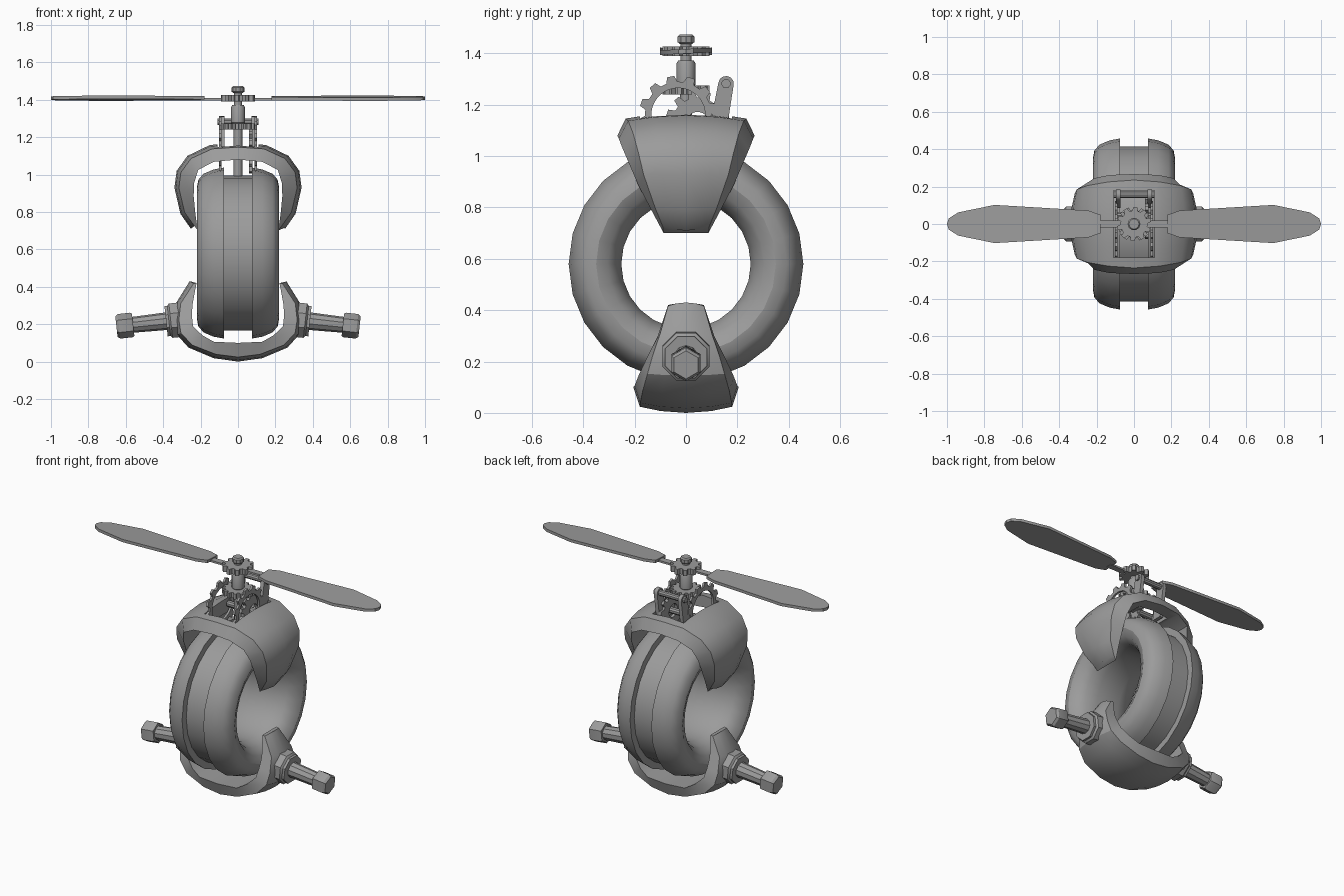
import bpy, bmesh, math
from mathutils import Vector, Matrix

if "Cube" in bpy.data.objects:
    bpy.data.objects.remove(bpy.data.objects["Cube"])

metal = bpy.data.materials.new("grey_metal")
metal.diffuse_color = (0.33, 0.33, 0.33, 1)
metal.use_nodes = True
metal.node_tree.nodes["Principled BSDF"].inputs["Base Color"].default_value = metal.diffuse_color


def finish(name, verts, faces, angle=32):
    """Make a mesh object with clean normals and angle-based smoothing."""
    me = bpy.data.meshes.new(name)
    me.from_pydata([tuple(v) for v in verts], [], faces)
    bm = bmesh.new()
    bm.from_mesh(me)
    bmesh.ops.recalc_face_normals(bm, faces=bm.faces)
    bm.to_mesh(me)
    bm.free()
    ob = bpy.data.objects.new(name, me)
    bpy.context.collection.objects.link(ob)
    me.materials.append(metal)
    smooth(ob, angle)
    return ob


def smooth(ob, angle=32):
    bpy.ops.object.select_all(action='DESELECT')
    ob.select_set(True)
    bpy.context.view_layer.objects.active = ob
    bpy.ops.object.shade_smooth_by_angle(angle=math.radians(angle))


def loft(name, rings, closed=False, angle=32):
    """Skin a list of equal-length closed cross-sections."""
    n, m = len(rings[0]), len(rings)
    verts = [p for r in rings for p in r]
    faces = []
    for i in range(m if closed else m - 1):
        a, b = i * n, (i + 1) % m * n
        faces += [(a + j, a + (j + 1) % n, b + (j + 1) % n, b + j) for j in range(n)]
    if not closed:
        faces += [tuple(range(n)), tuple(range((m - 1) * n, m * n))]
    return finish(name, verts, faces, angle)


def rod(name, start, end, steps, sides=12, spin=0.0):
    """Turned part along a line; steps are (distance, radius)."""
    start, end = Vector(start), Vector(end)
    d = (end - start).normalized()
    u = d.cross(Vector((0, 1, 0))).normalized()
    v = d.cross(u)
    rings = []
    for dist, r in steps:
        rings.append([start + d * dist + (u * math.cos(a) + v * math.sin(a)) * r
                      for a in (spin + math.tau * k / sides for k in range(sides))])
    return loft(name, rings)


def gear(name, centre, axis, teeth, root, tip, hole, thick):
    """Toothed wheel with a centre hole."""
    rot = Matrix.Rotation(math.pi / 2, 3, 'Y') if axis == 'X' else Matrix.Identity(3)
    c = Vector(centre)
    n = teeth * 4
    rings = []
    for outer, z in ((1, -.5), (1, .5), (0, .5), (0, -.5)):
        ring = []
        for k in range(n):
            a = math.tau * (k + (0.2, -0.2, 0.2, -0.2)[k % 4]) / n
            r = (tip if k % 4 in (1, 2) else root) if outer else hole
            ring.append(c + rot @ Vector((r * math.cos(a), r * math.sin(a), z * thick)))
        rings.append(ring)
    return loft(name, rings, closed=True)


def prism(name, outline, place, angle=32):
    """Extrude an outline; place(u, v, side) returns a 3D point."""
    return loft(name, [[place(u, v, s) for u, v in outline] for s in (-1, 1)], angle=angle)


# Main wheel: rounded ring with a shallow channel round its rim
half = [(.075, .415), (.075, .457), (.13, .447), (.185, .424), (.212, .392),
        (.22, .35), (.202, .305), (.155, .27), (.08, .252)]
section = half + [(-x, r) for x, r in reversed(half)]
SEG = 24
loft("wheel", [[(x, r * math.cos(t), .58 + r * math.sin(t)) for x, r in section]
               for t in (math.tau * k / SEG for k in range(SEG))], closed=True)


# Clamps: crowned shells, each station is outer x, z, half depth, inner x, z, half depth
def clamp(name, stations, centre_z):
    full = [(-a, b, c, -d, e, f) for a, b, c, d, e, f in reversed(stations[1:])] + stations
    rings = []
    for ox, oz, oy, ix, iz, iy in full:
        d = Vector((ox, 0, oz - centre_z)).normalized()
        ring = []
        for t in (-1, -.55, 0, .55, 1):
            p = Vector((ox, 0, oz)) - d * (.024 * t * t)
            ring.append((p.x, oy * t, p.z))
        rings.append(ring + [(ix, iy, iz), (ix, -iy, iz)])
    return loft(name, rings)


upper = clamp("upper_clamp", [
    (0, 1.17, .235, 0, 1.08, .267), (.15, 1.158, .225, .13, 1.068, .262),
    (.27, 1.10, .205, .212, 1.025, .245), (.328, 1.02, .185, .235, .955, .215),
    (.34, .93, .165, .237, .885, .185), (.308, .79, .12, .228, .79, .135),
    (.252, .71, .09, .215, .70, .087)], .9)
clamp("lower_clamp", [
    (0, .0, .18, 0, .10, .205), (.13, .018, .178, .13, .106, .20),
    (.265, .075, .168, .19, .14, .187), (.328, .145, .15, .24, .188, .165),
    (.34, .22, .13, .246, .24, .14), (.33, .315, .10, .244, .30, .11),
    (.258, .43, .07, .222, .42, .07)], .25)

# Opening in the upper clamp for the gearing
bpy.ops.mesh.primitive_cube_add(size=1, location=(0, 0, 1.15))
cutter = bpy.context.object
cutter.scale = (.22, .36, .4)
cut = upper.modifiers.new("opening", 'BOOLEAN')
cut.operation, cut.object, cut.solver = 'DIFFERENCE', cutter, 'EXACT'
bpy.context.view_layer.objects.active = upper
bpy.ops.object.modifier_apply(modifier="opening")
bpy.data.objects.remove(cutter)
smooth(upper)

# Side pegs: octagonal flange, shaft and hexagonal cap, tipped slightly down
for side, label in ((-1, "left"), (1, "right")):
    a, b = (side * .30, 0, .225), (side * .65, 0, .187)
    rod(label + "_peg_flange", a, b, [(0, .1), (.06, .1), (.07, .088), (.085, .088)], 8, math.pi / 8)
    rod(label + "_peg_shaft", a, b, [(.05, .048), (.28, .042)], 10)
    rod(label + "_peg_cap", a, b, [(.262, .06), (.272, .066), (.338, .066), (.352, .055)], 6)

# Propeller blades with opposite pitch, and thin root bars
edge = [(.18, .05), (.245, .072), (.745, .102), (.94, .062), (.99, .03)]
outline = edge + [(1.0, 0)] + [(x, -y) for x, y in reversed(edge)]
for side, label in ((-1, "left"), (1, "right")):
    prism(label + "_blade", outline,
          lambda u, v, s: (side * u, v, 1.408 + .009 * s + side * .05 * v))
    prism(label + "_blade_root", [(.06, .02), (.20, .02), (.20, -.02), (.06, -.02)],
          lambda u, v, s: (side * u, v, 1.403 + .006 * s))

# Upright drive shaft with collar, hub gear and top nut
rod("drive_shaft", (0, 0, .99), (0, 0, 1.5), [(0, .024), (.45, .022)], 12)
rod("shaft_collar", (0, 0, 1.27), (0, 0, 1.5),
    [(0, .03), (.008, .037), (.09, .037), (.103, .03)], 12)
rod("top_nut", (0, 0, 1.437), (0, 0, 1.5),
    [(0, .026), (.006, .034), (.028, .034), (.036, .027)], 10)
gear("hub_gear", (0, 0, 1.408), 'Z', 10, .072, .092, .015, .036)
gear("crown_gear", (0, 0, 1.257), 'Z', 14, .074, .092, .015, .034)

# Upright gears, open ring gears and their cross axle
gear("drive_gear", (.068, .045, 1.13), 'X', 12, .098, .125, .042, .02)
for side, label in ((-1, "left"), (1, "right")):
    gear(label + "_ring_gear", (side * .094, -.03, 1.16), 'X', 12, .13, .153, .105, .014)
rod("gear_axle", (-.1, .045, 1.13), (.1, .045, 1.13), [(0, .02), (.2, .02)], 10)

# Rear levers: tapered plates with a rounded upper end, joined by a pin
top = [(.156 + .03 * math.cos(a), 1.282 + .03 * math.sin(a))
       for a in (math.pi * (k / 6 - .05) for k in range(7))]
for side, label in ((-1, "left"), (1, "right")):
    prism(label + "_lever", top + [(.085, 1.08), (.155, 1.08)],
          lambda u, v, s: (side * .085 + .012 * s, u, v))
rod("lever_pin", (-.11, .156, 1.282), (.11, .156, 1.282), [(0, .018), (.22, .018)], 10)
